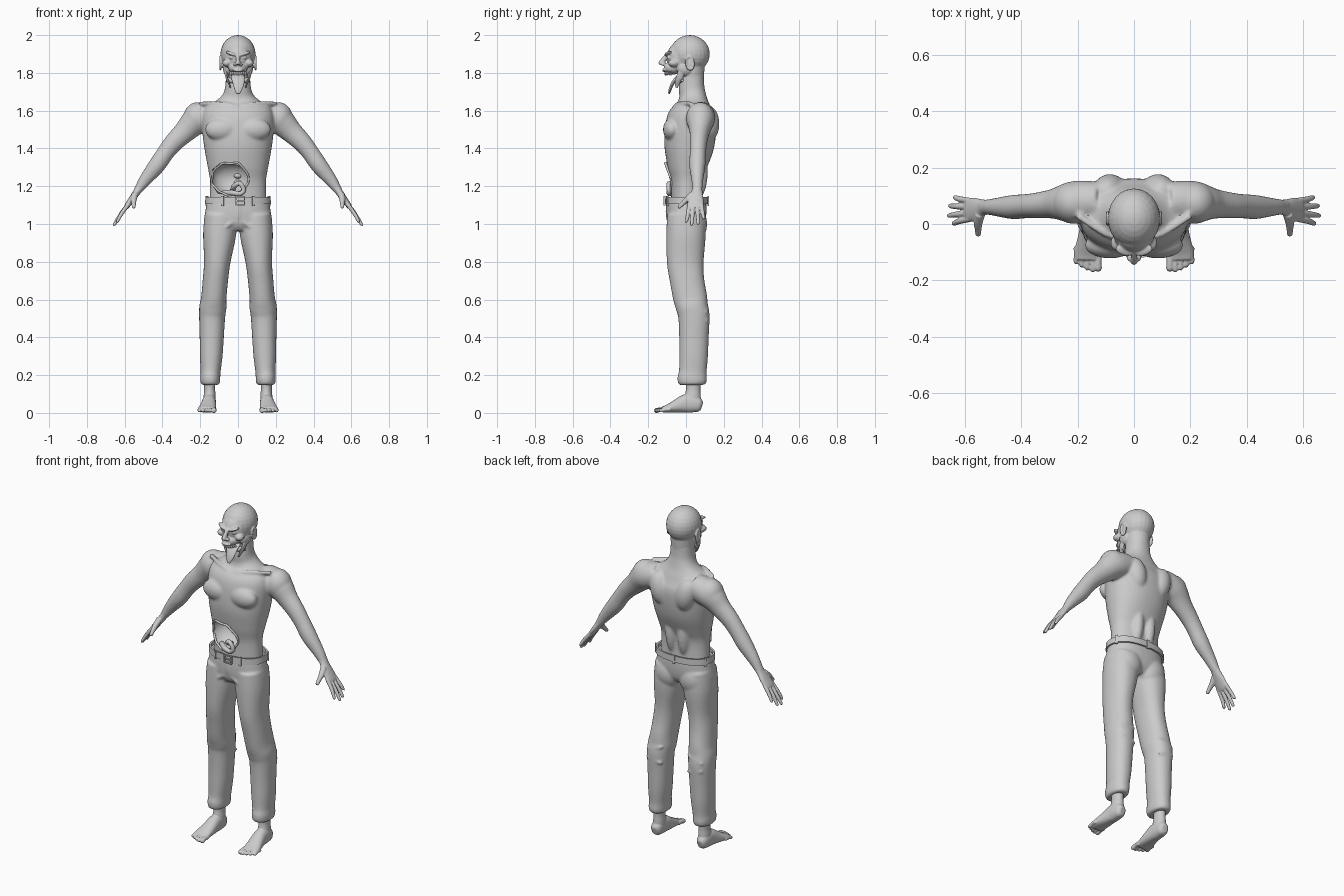
import bpy, bmesh, math, random
from mathutils import Vector, Matrix, Euler

random.seed(4)
X, Y = Vector((1, 0, 0)), Vector((0, 1, 0))


def tube(bm, pts, ref=X, n=24, p=2.0, steps=4, mir=1, cap=True):
    """Smooth loft through (x, y, z, half width along ref, half depth) sections."""
    q = [Vector((a[0] * mir, *a[1:])) for a in pts]
    q = [q[0]] + q + [q[-1]]
    rows = []
    for i in range(1, len(q) - 2):
        p0, p1, p2, p3 = q[i - 1:i + 3]
        for k in range(steps):
            t = k / steps
            rows.append((p1 * 2 + (p2 - p0) * t + (p0 * 2 - p1 * 5 + p2 * 4 - p3) * t * t
                         + (p1 * 3 - p0 - p2 * 3 + p3) * t ** 3) * 0.5)
    rows.append(q[-1])
    cs = [Vector(r[:3]) for r in rows]
    rings = []
    for i, r in enumerate(rows):
        t = (cs[min(i + 1, len(cs) - 1)] - cs[max(i - 1, 0)]).normalized()
        side = (ref - t * ref.dot(t)).normalized()
        up = t.cross(side)
        ring = []
        for j in range(n):
            c, s = math.cos(j * math.tau / n), math.sin(j * math.tau / n)
            c = math.copysign(abs(c) ** (2 / p), c)
            s = math.copysign(abs(s) ** (2 / p), s)
            ring.append(bm.verts.new(cs[i] + side * (r[3] * c) + up * (r[4] * s)))
        rings.append(ring)
    for a, b in zip(rings, rings[1:]):
        for j in range(n):
            bm.faces.new((a[j], a[(j + 1) % n], b[(j + 1) % n], b[j]))
    if cap:
        bm.faces.new(rings[0][::-1])
        bm.faces.new(rings[-1])


def ball(bm, c, r, rot=(0, 0, 0), mir=1):
    m = Matrix.LocRotScale(Vector((c[0] * mir, c[1], c[2])),
                           Euler((rot[0], rot[1] * mir, rot[2] * mir)), Vector(r))
    bmesh.ops.create_uvsphere(bm, u_segments=24, v_segments=14, radius=1, matrix=m)


def box(bm, c, size, rz=0):
    bmesh.ops.create_cube(bm, size=1, matrix=Matrix.LocRotScale(
        Vector(c), Euler((0, 0, rz)), Vector(size)))


def finish(name, bm, voxel=0, smooth=0, solid=0, cutter=None):
    """Turn the pieces into an object, fused by remeshing when voxel is given."""
    bmesh.ops.recalc_face_normals(bm, faces=bm.faces)
    me = bpy.data.meshes.new(name)
    bm.to_mesh(me)
    bm.free()
    ob = bpy.data.objects.new(name, me)
    bpy.context.collection.objects.link(ob)
    if voxel:
        m = ob.modifiers.new("fuse", 'REMESH')
        m.mode, m.voxel_size = 'VOXEL', voxel
    if smooth:
        m = ob.modifiers.new("smooth", 'SMOOTH')
        m.factor, m.iterations = 0.5, smooth
    if solid:
        m = ob.modifiers.new("thick", 'SOLIDIFY')
        m.thickness, m.offset = solid, 0
    if cutter:
        m = ob.modifiers.new("cut", 'BOOLEAN')
        m.operation, m.object = 'DIFFERENCE', cutter
    dg = bpy.context.evaluated_depsgraph_get()
    ob.data = bpy.data.meshes.new_from_object(ob.evaluated_get(dg))
    ob.modifiers.clear()
    bpy.ops.object.select_all(action='DESELECT')
    ob.select_set(True)
    bpy.context.view_layer.objects.active = ob
    bpy.ops.object.shade_smooth_by_angle(angle=math.radians(45))
    return ob


# Ragged cutter for the belly wound
bm = bmesh.new()
bmesh.ops.create_icosphere(bm, subdivisions=2, radius=1)
for v in bm.verts:
    k = random.uniform(0.9, 1.1)
    v.co = Vector((-0.045 + v.co.x * 0.105 * k, -0.05 + v.co.y * 0.1 * k, 1.24 + v.co.z * 0.092 * k))
wound = finish("wound_cutter", bm)
wound.hide_render = True

# Torso, neck and arms
bm = bmesh.new()
tube(bm, [(0, .005, 1.08, .152, .085), (0, .003, 1.22, .148, .083), (0, .005, 1.30, .16, .104),
          (0, .015, 1.40, .178, .13), (0, .025, 1.50, .19, .136), (0, .03, 1.57, .19, .127),
          (0, .036, 1.62, .17, .098), (0, .037, 1.65, .12, .08), (0, .035, 1.68, .085, .071),
          (0, .03, 1.72, .069, .068), (0, .03, 1.80, .063, .063), (0, .03, 1.86, .06, .06)], n=40, p=2.2)
for s in (1, -1):
    ball(bm, (.085, -.075, 1.50), (.09, .047, .06), mir=s)
    ball(bm, (.085, .115, 1.53), (.06, .062, .1), (0, .2, 0), s)
    ball(bm, (.04, .06, 1.27), (.04, .055, .14), mir=s)
    ball(bm, (.215, .075, 1.56), (.075, .075, .085), mir=s)
    tube(bm, [(.02, -.058, 1.625, .01, .01), (.1, -.035, 1.64, .01, .01), (.2, .03, 1.638, .012, .012)], Y, mir=s)
    tube(bm, [(.12, .08, 1.58, .07, .07), (.21, .077, 1.555, .076, .078), (.28, .072, 1.49, .054, .06),
              (.34, .066, 1.432, .046, .051), (.385, .063, 1.375, .043, .046), (.43, .06, 1.31, .043, .045),
              (.49, .06, 1.235, .032, .034), (.525, .06, 1.185, .027, .024), (.54, .06, 1.165, .027, .02)],
         Y, mir=s)
finish("torso_and_arms", bm, 0.007, 8, cutter=wound)

# Head without a lower jaw
bm = bmesh.new()
ball(bm, (0, .02, 1.9), (.093, .106, .1))
ball(bm, (0, -.02, 1.88), (.077, .083, .088))
ball(bm, (0, -.065, 1.826), (.05, .053, .034))
tube(bm, [(0, -.09, 1.905, .01, .01), (0, -.118, 1.87, .011, .014), (0, -.132, 1.85, .013, .014),
          (0, -.134, 1.843, .008, .008)])
ball(bm, (0, -.115, 1.812), (.03, .012, .007))
tube(bm, [(0, .03, 1.74, .062, .063), (0, .03, 1.86, .07, .07)])
for s in (1, -1):
    ball(bm, (.014, -.12, 1.846), (.011, .013, .009), mir=s)
    ball(bm, (.035, -.094, 1.902), (.034, .018, .009), (0, -.3, .35), s)
    ball(bm, (.034, -.09, 1.881), (.014, .012, .009), mir=s)
    ball(bm, (.053, -.06, 1.852), (.027, .036, .022), (0, 0, .5), s)
    ball(bm, (.052, -.005, 1.825), (.028, .045, .042), mir=s)
    # ears
    ball(bm, (.09, .018, 1.85), (.006, .019, .033), (.2, 0, -.3), s)
    loop = [(.094, .02 + .02 * math.cos(a), 1.852 + .034 * math.sin(a) - .006 * math.cos(a), .006, .006)
            for a in [k * math.tau / 10 for k in range(11)]]
    tube(bm, loop, X, n=10, steps=2, mir=s)
finish("head", bm, 0.004, 3)

# Upper teeth, torn cheeks and hanging tongue
bm = bmesh.new()
for i in range(-5, 6):
    a = i * 0.24
    ball(bm, (.042 * math.sin(a), -.062 - .048 * math.cos(a), 1.797), (.006, .005, .01))
finish("upper_teeth", bm)
bm = bmesh.new()
for s in (1, -1):
    tube(bm, [(.062, -.02, 1.81, .012, .02), (.06, -.035, 1.775, .006, .018), (.05, -.045, 1.75, .005, .014),
              (.04, -.05, 1.722, .003, .005)], X, n=12, mir=s)
tube(bm, [(-.06, -.02, 1.765, .008, .012), (0, -.04, 1.755, .01, .014), (.06, -.02, 1.765, .008, .012)], Y, n=12)
finish("torn_cheeks", bm)
bm = bmesh.new()
tube(bm, [(0, -.01, 1.785, .034, .012), (0, -.045, 1.775, .036, .011), (.003, -.07, 1.745, .03, .009),
          (.002, -.083, 1.715, .022, .008), (0, -.09, 1.69, .009, .005)])
finish("tongue", bm)

# Torn rim of the wound, spine and gut inside it
bm = bmesh.new()
rim = []
for k in range(22):
    a, j = k * math.tau / 22, random.uniform(.92, 1.06)
    x, z = -.042 + .098 * j * math.cos(a), 1.24 + .088 * j * math.sin(a)
    depth = .085 + max(0, z - 1.22) * .27
    rim.append((x, .004 - depth * math.sqrt(max(.02, 1 - (x / .152) ** 2)), z, .007, .006))
tube(bm, rim + rim[:1], Y, n=10, steps=2)
finish("wound_rim", bm)
bm = bmesh.new()
for i in range(6):
    ball(bm, (0, .04, 1.15 + i * .035), (.022, .022, .015))
finish("spine", bm)
bm = bmesh.new()
tube(bm, [(-.03, -.02, 1.17, .014, .014), (-.02, -.07, 1.2, .014, .014), (.01, -.09, 1.215, .012, .012),
          (.03, -.09, 1.18, .012, .012), (.01, -.09, 1.16, .012, .012), (-.03, -.08, 1.165, .014, .014),
          (-.08, -.04, 1.165, .014, .014)], Vector((.3, 1, .2)), n=14)
finish("gut", bm)

# Hands
for s, side in ((1, "left"), (-1, "right")):
    bm = bmesh.new()
    tube(bm, [(.515, .06, 1.2, .026, .024), (.535, .058, 1.17, .029, .02), (.562, .052, 1.132, .041, .017),
              (.588, .05, 1.095, .042, .014), (.596, .05, 1.084, .036, .01)], Y, mir=s)
    for y0, x1, y1, z1 in ((.082, .634, .094, 1.03), (.06, .65, .064, 1.004),
                           (.038, .654, .03, .998), (.018, .638, .002, 1.014)):
        ym, zm = (y0 + y1) / 2, (1.09 + z1) / 2
        tube(bm, [(.58, y0, 1.105, .011, .011), ((.59 + x1) / 2 + .004, ym, zm, .0105, .0105),
                  (x1, y1, z1, .0085, .008), (x1 + .002, y1, z1 - .005, .004, .004)], Y, n=14, mir=s)
    tube(bm, [(.545, .035, 1.16, .018, .016), (.552, .005, 1.13, .016, .015), (.552, -.018, 1.108, .012, .012),
              (.552, -.036, 1.09, .01, .01), (.552, -.041, 1.085, .005, .005)], X, n=14, mir=s)
    finish(side + "_hand", bm, 0.0035, 2)

# Feet
for s, side in ((1, "left"), (-1, "right")):
    bm = bmesh.new()
    tube(bm, [(.15, .084, .036, .016, .022), (.151, .07, .04, .03, .036), (.152, .04, .048, .035, .046),
              (.153, 0, .05, .037, .049), (.157, -.05, .036, .042, .035), (.164, -.1, .022, .047, .021),
              (.165, -.125, .017, .044, .016)], X, p=2.3, mir=s)
    tube(bm, [(.151, .035, .04, .034, .044), (.15, .036, .09, .032, .042), (.15, .038, .13, .029, .038),
              (.15, .038, .2, .034, .042)], X, mir=s)
    for i, tip in enumerate((-.162, -.165, -.158, -.148, -.136)):
        r = .0135 if i == 0 else .0095
        x = .127 + .0195 * i
        tube(bm, [(x, tip + .055, .018, r, r), (x, tip + .025, .017, r * .9, r * .9), (x, tip + .004, .012, r, r),
                  (x, tip - .006, .011, r * .5, r * .5)], X, n=14, mir=s)
    finish(side + "_foot", bm, 0.004, 2)

# Trousers
bm = bmesh.new()
tube(bm, [(0, .003, 1.125, .163, .104), (0, .002, 1.06, .174, .106), (0, 0, 1.0, .178, .098),
          (0, 0, .965, .12, .075)], n=40, p=2.3)
for s in (1, -1):
    ball(bm, (.08, .05, 1.0), (.08, .062, .09), mir=s)
    tube(bm, [(.09, 0, 1.05, .086, .1), (.098, 0, .94, .087, .104), (.11, -.004, .8, .07, .097),
              (.12, .006, .7, .067, .091), (.128, .022, .61, .067, .09), (.133, .032, .56, .072, .085),
              (.137, .042, .51, .069, .083), (.139, .042, .4, .064, .078), (.142, .04, .3, .06, .076),
              (.145, .036, .22, .053, .073), (.147, .033, .185, .053, .078), (.147, .032, .16, .051, .075),
              (.147, .032, .148, .044, .066)], n=32, p=2.2, mir=s)
    # cloth folds at knees and hips
    for z, y, t in ((.55, .115, .3), (.48, .118, -.2)):
        ball(bm, (.135, y - .008, z), (.055, .014, .012), (0, t, 0), s)
    ball(bm, (.05, -.09, .995), (.055, .014, .01), (0, .6, 0), s)
tube(bm, [(.004, -.1, 1.11, .012, .006), (.004, -.102, 1.05, .012, .006), (0, -.088, .99, .008, .006)])
finish("trousers", bm, 0.007, 5)

# Belt, loops and buckle
bm = bmesh.new()
tube(bm, [(0, .005, 1.105, .17, .108), (0, .005, 1.142, .167, .107)], n=48, p=2.3, steps=1, cap=False)
finish("belt", bm, solid=0.01)
bm = bmesh.new()
for deg in (20, 90, 160, 245, 295):
    a = math.radians(deg)
    c, sn = math.cos(a), math.sin(a)
    x, y = math.copysign(abs(c) ** .87, c) * .174, .005 + math.copysign(abs(sn) ** .87, sn) * .113
    box(bm, (x, y, 1.122), (.008, .015, .052), math.atan2(y / .11 ** 2, x / .17 ** 2))
finish("belt_loops", bm)
bm = bmesh.new()
for s in (1, -1):
    box(bm, (.012 + s * .022, -.113, 1.123), (.007, .01, .05))
    box(bm, (.012, -.113, 1.123 + s * .022), (.05, .01, .007))
box(bm, (.016, -.114, 1.123), (.04, .008, .006))
finish("belt_buckle", bm)

bpy.data.objects.remove(wound)
